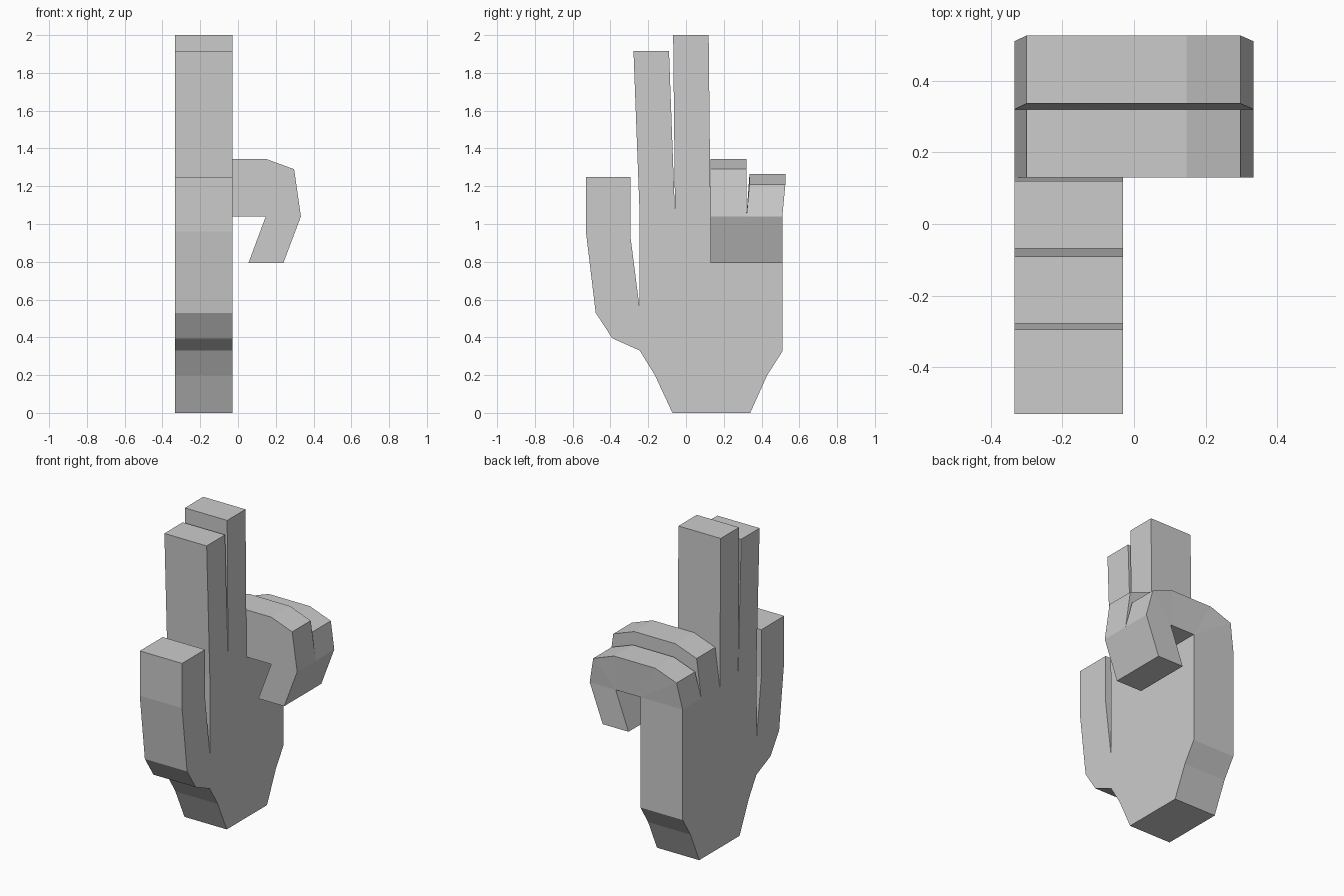
import bpy, bmesh

if "Cube" in bpy.data.objects:
    bpy.data.objects.remove(bpy.data.objects["Cube"])

BACK, FRONT = -0.333, -0.03   # palm thickness along x


def finish(name, bm):
    bmesh.ops.remove_doubles(bm, verts=bm.verts, dist=1e-5)
    bmesh.ops.recalc_face_normals(bm, faces=bm.faces)
    me = bpy.data.meshes.new(name)
    bm.to_mesh(me)
    bm.free()
    bpy.context.collection.objects.link(bpy.data.objects.new(name, me))


def slab(name, outline, skip=()):
    """Extrude a (y, z) outline along x; skip = hidden joint edges left open."""
    bm = bmesh.new()
    a = [bm.verts.new((BACK, y, z)) for y, z in outline]
    b = [bm.verts.new((FRONT, y, z)) for y, z in outline]
    bm.faces.new(a[::-1])
    bm.faces.new(b)
    n = len(outline)
    for i in range(n):
        j = (i + 1) % n
        if i not in skip:
            bm.faces.new((a[i], a[j], b[j], b[i]))
    finish(name, bm)


def curled(name, y0, width, drop, lean):
    """Bent finger: strip of outer/inner (x, z) pairs, open at the palm."""
    outer = [(BACK, 1.04), (-0.30, 1.29), (-0.148, 1.345), (0.147, 1.345),
             (0.297, 1.29), (0.333, 1.04), (0.24, 0.793)]
    inner = [(FRONT, 1.04)] * 3 + [(0.147, 1.04)] * 3 + [(0.055, 0.793)]
    bm = bmesh.new()
    rings = []
    for (xo, zo), (xi, zi) in zip(outer, inner):
        up = zo > 1.1
        yo = y0 + (lean if up else 0)
        zo -= drop if up else 0
        rings.append([bm.verts.new(c) for c in (
            (xo, yo, zo), (xo, yo + width, zo), (xi, y0 + width, zi), (xi, y0, zi))])
    for r, s in zip(rings, rings[1:]):
        for i in range(4):
            j = (i + 1) % 4
            if i == 2 and (r[2].co - s[2].co).length < 1e-5:
                continue
            # sides collapse to triangles where the inner corner is shared
            if (r[i].co - s[i].co).length < 1e-5:
                bm.faces.new((r[i], r[j], s[j]))
            elif (r[j].co - s[j].co).length < 1e-5:
                bm.faces.new((r[i], r[j], s[i]))
            else:
                bm.faces.new((r[i], r[j], s[j], s[i]))
    bm.faces.new(rings[-1])
    finish(name, bm)


# Palm and wrist, open where fingers and thumb join
slab("palm", [(-0.072, 0), (0.34, 0), (0.43, 0.20), (0.51, 0.325), (0.51, 1.04),
              (0.13, 1.04), (-0.058, 1.04), (-0.245, 1.04), (-0.245, 0.55),
              (-0.245, 0.33), (-0.165, 0.20)], skip=(4, 5, 6, 8))

# Thumb
slab("thumb", [(-0.245, 0.33), (-0.245, 0.55), (-0.295, 0.94), (-0.295, 1.25),
               (-0.53, 1.25), (-0.53, 0.96), (-0.478, 0.53), (-0.39, 0.395)],
     skip=(0,))

# Straight fingers
slab("index_finger", [(-0.245, 1.04), (-0.058, 1.04), (-0.09, 1.915),
                      (-0.278, 1.915)], skip=(0,))
slab("middle_finger", [(-0.058, 1.04), (0.13, 1.04), (0.12, 2.0),
                       (-0.068, 2.0)], skip=(0,))

# Curled fingers
curled("ring_finger", 0.13, 0.19, 0.0, 0.0)
curled("little_finger", 0.32, 0.19, 0.08, 0.016)
